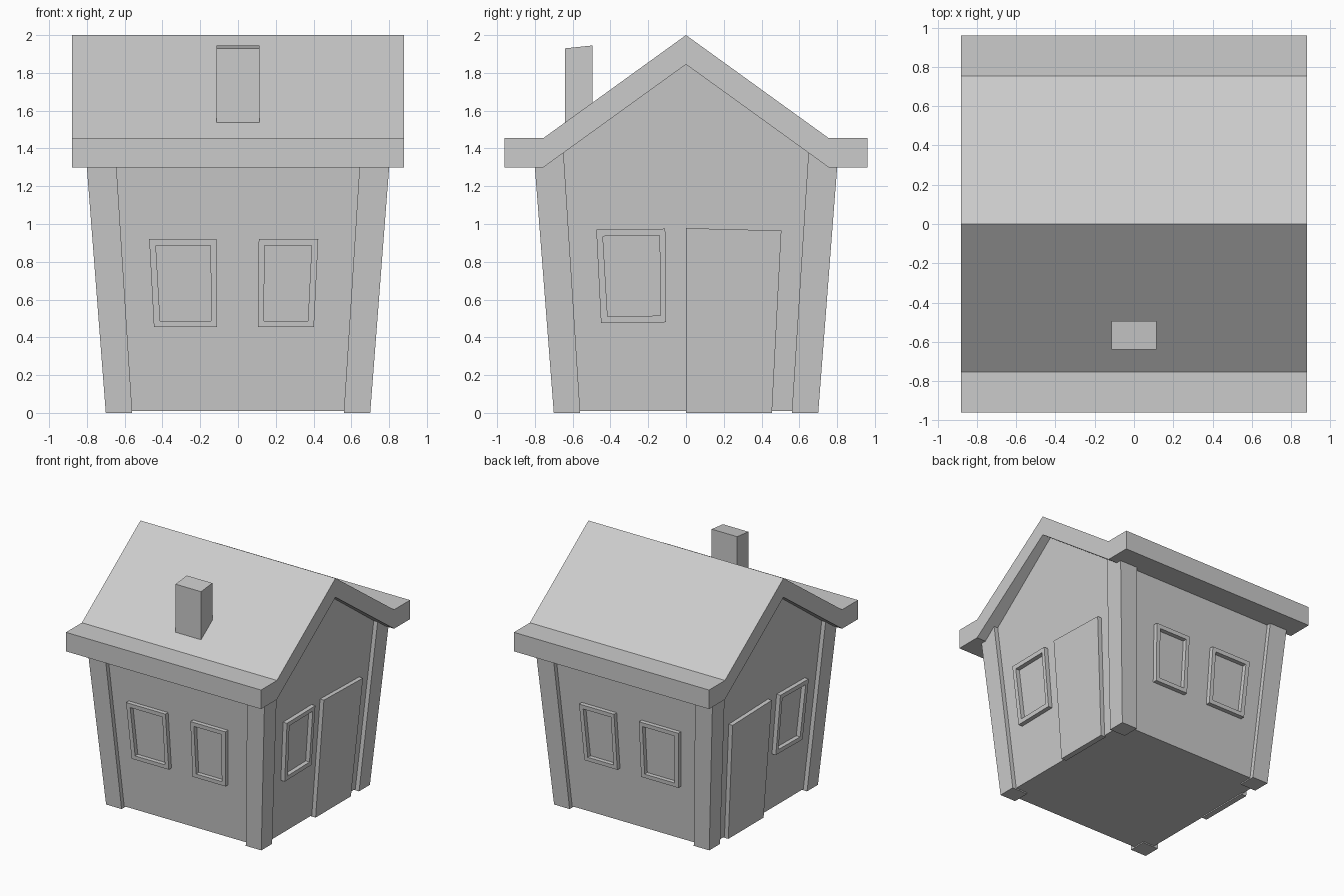
import bpy, bmesh

if "Cube" in bpy.data.objects:
    bpy.data.objects.remove(bpy.data.objects["Cube"])

WALL, LEAN, PROUD = 0.665, 0.077, 0.035   # wall half width at ground, outward lean, trim depth


def out(z, extra=0.0):
    """Distance of the leaning wall surface from the centre at height z."""
    return WALL + LEAN * z + extra


def make(name, verts, faces, mirror=(False, False)):
    mesh = bpy.data.meshes.new(name)
    mesh.from_pydata(verts, [], faces)
    bm = bmesh.new()
    bm.from_mesh(mesh)
    bmesh.ops.recalc_face_normals(bm, faces=bm.faces)
    bm.to_mesh(mesh)
    bm.free()
    ob = bpy.data.objects.new(name, mesh)
    bpy.context.collection.objects.link(ob)
    if any(mirror):
        m = ob.modifiers.new("Mirror", 'MIRROR')
        m.use_axis = (mirror[0], mirror[1], False)
        m.use_mirror_merge = False
    return ob


def loft(name, a, b, mirror=(False, False)):
    """Solid between two matching outlines."""
    n = len(a)
    sides = [(i, (i + 1) % n, (i + 1) % n + n, i + n) for i in range(n)]
    return make(name, a + b, sides + [tuple(range(n)), tuple(range(n, 2 * n))], mirror)


def on_wall(side, points, extra):
    """Place (across, height) points on the right or front wall."""
    if side == "right":
        return [(out(z, extra), u, z) for u, z in points]
    return [(u, -out(z, extra), z) for u, z in points]


def slab(name, side, outline):
    mirror = (side == "right", side == "front")
    return loft(name, on_wall(side, outline, -0.01), on_wall(side, outline, PROUD), mirror)


def frame(name, side, outer, inner):
    verts = []
    for pts, extra in ((outer, -0.01), (outer, PROUD), (inner, PROUD), (inner, -0.01)):
        verts += on_wall(side, pts, extra)
    faces = [(4 * r + i, 4 * r + (i + 1) % 4, 4 * ((r + 1) % 4) + (i + 1) % 4, 4 * ((r + 1) % 4) + i)
             for r in range(4) for i in range(4)]
    return make(name, verts, faces, (side == "right", side == "front"))


# Roof: gable profile with flat eaves
half = [(0.96, 1.455), (0.755, 1.455), (0, 2.0), (-0.755, 1.455), (-0.96, 1.455)]
under = [(-0.96, 1.3), (-0.755, 1.3), (0, 1.845), (0.755, 1.3), (0.96, 1.3)]
profile = half + under
loft("roof", [(-0.88, y, z) for y, z in profile], [(0.88, y, z) for y, z in profile])

# Leaning walls with gable ends
gable = [(-out(0.01), 0.01), (-out(1.32), 1.32), (0, 1.86), (out(1.32), 1.32), (out(0.01), 0.01)]
loft("walls", [(-out(z), y, z) for y, z in gable], [(out(z), y, z) for y, z in gable])

# Corner posts
def post_ring(z):
    a, b = 0.56 + 0.064 * z, out(z, PROUD)
    return [(a, a, z), (b, a, z), (b, b, z), (a, b, z)]

loft("corner_posts", post_ring(0), post_ring(1.38), (True, True))

# Doors on both gable ends
slab("doors", "right", [(0, 0), (0.455, 0), (0.505, 0.965), (0, 0.978)])

# Crooked window frames
frame("side_windows", "right",
      [(-0.475, 0.97), (-0.11, 0.975), (-0.105, 0.48), (-0.45, 0.475)],
      [(-0.44, 0.935), (-0.14, 0.94), (-0.135, 0.515), (-0.415, 0.51)])
frame("left_windows", "front",
      [(-0.47, 0.92), (-0.115, 0.92), (-0.11, 0.455), (-0.445, 0.455)],
      [(-0.435, 0.887), (-0.145, 0.887), (-0.143, 0.487), (-0.412, 0.487)])
frame("right_windows", "front",
      [(0.11, 0.92), (0.425, 0.92), (0.402, 0.455), (0.105, 0.455)],
      [(0.14, 0.887), (0.39, 0.887), (0.37, 0.487), (0.138, 0.487)])

# Chimney with a slightly sloped top
stack = [(-0.64, 1.52), (-0.64, 1.93), (-0.495, 1.945), (-0.495, 1.52)]
loft("chimney", [(-0.115, y, z) for y, z in stack], [(0.115, y, z) for y, z in stack])
